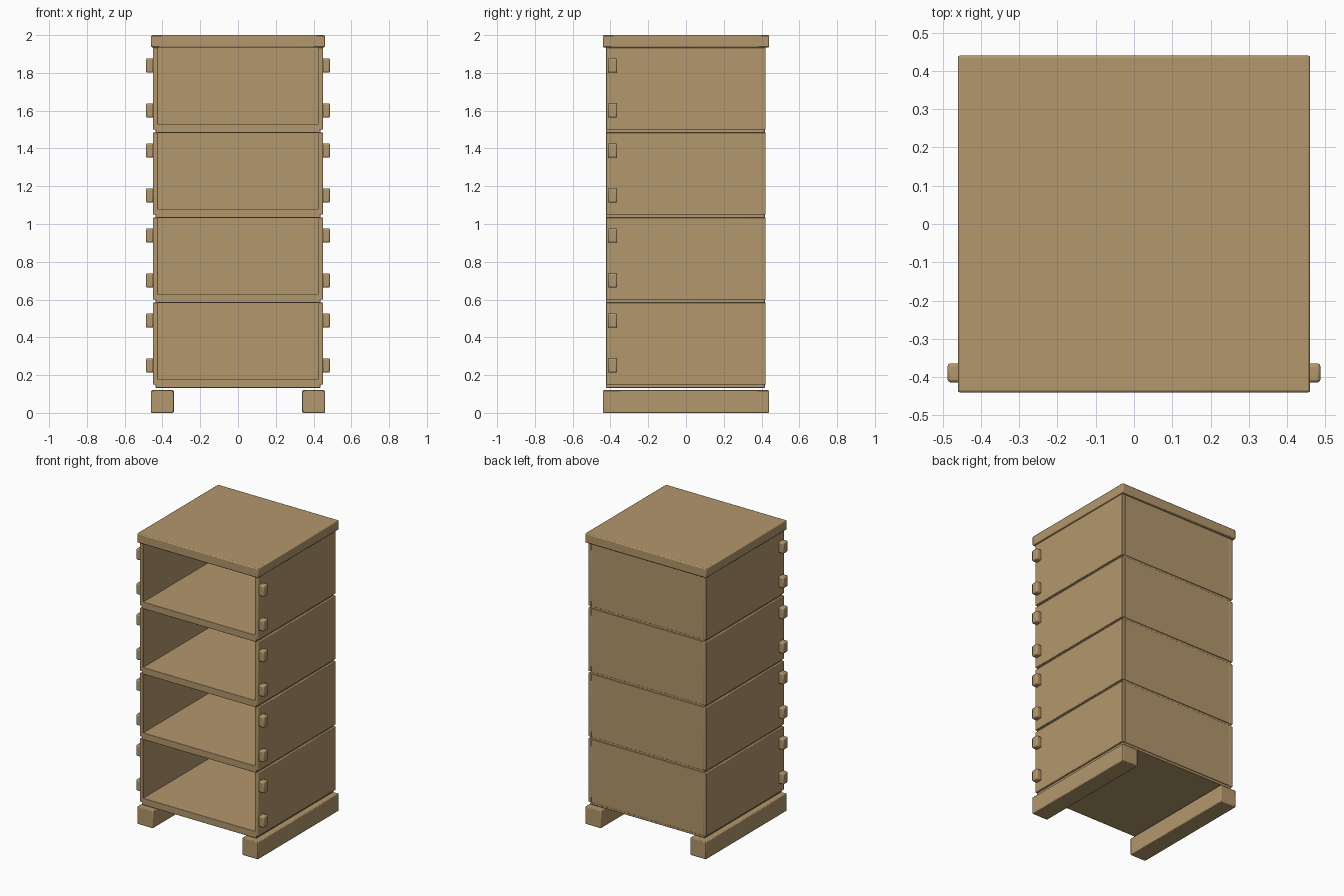
import bpy

cube = bpy.data.objects.get("Cube")
if cube:
    bpy.data.objects.remove(cube, do_unlink=True)

# Single wood colour
wood = bpy.data.materials.new("light_wood")
wood.use_nodes = True
tone = (0.45, 0.31, 0.15, 1)
wood.diffuse_color = tone
wood.node_tree.nodes["Principled BSDF"].inputs["Base Color"].default_value = tone


def board(name, x, y, z, bevel=0.004):
    """Bevelled board given its (low, high) extent on each axis."""
    spans = (x, y, z)
    bpy.ops.mesh.primitive_cube_add(size=1, location=[(a + b) / 2 for a, b in spans])
    ob = bpy.context.object
    ob.name = ob.data.name = name
    ob.scale = [b - a for a, b in spans]
    bpy.ops.object.transform_apply(location=False, rotation=False, scale=True)
    ob.data.materials.append(wood)
    mod = ob.modifiers.new("eased_edges", "BEVEL")
    mod.width = bevel
    mod.segments = 2
    bpy.ops.object.shade_smooth_by_angle()
    return ob


def side_span(side, inner, outer):
    return tuple(sorted((side * inner, side * outer)))


TIERS = 4
PITCH = 0.45
FRONT, BACK = -0.424, 0.422
SIDES = (("left", 1), ("right", -1))

# Two runners under the stack
for label, side in SIDES:
    board(f"{label}_runner", side_span(side, 0.34, 0.46), (-0.44, 0.44), (0, 0.12), 0.005)

# Open-fronted boxes, each on a slightly narrower floor
for i in range(TIERS):
    n = i + 1
    base = 0.133 + i * PITCH
    top = base + PITCH + 0.002
    wall_bottom = base + 0.016
    board(f"floor_{n}", (-0.437, 0.437), (FRONT, BACK - 0.004), (base, base + 0.047), 0.003)
    board(f"back_wall_{n}", (-0.426, 0.426), (BACK - 0.026, BACK), (wall_bottom, top), 0.003)
    for label, side in SIDES:
        board(f"{label}_wall_{n}", side_span(side, 0.424, 0.45), (FRONT, BACK),
              (wall_bottom, top))
        # Small hinge blocks near the front edge
        for place, height in (("lower", 0.08), ("upper", 0.318)):
            low = base + height
            board(f"{label}_{place}_block_{n}", side_span(side, 0.446, 0.487),
                  (-0.414, -0.364), (low, low + 0.076), 0.008)

# Overhanging lid
board("lid", (-0.46, 0.46), (-0.44, 0.44), (1.935, 2.0), 0.006)
